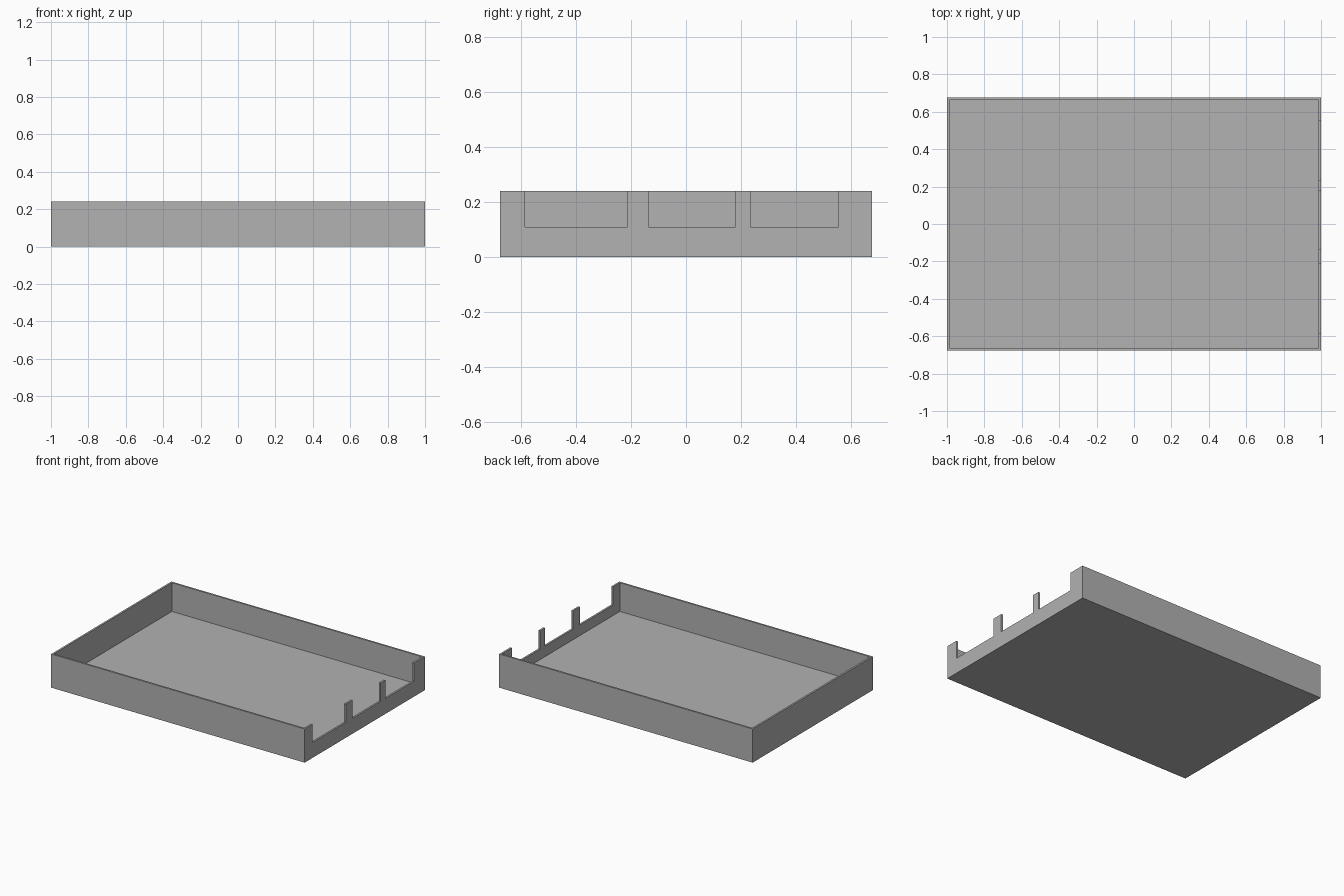
import bpy
import bmesh

old = bpy.data.objects.get("Cube")
if old:
    bpy.data.objects.remove(old, do_unlink=True)

LENGTH, WIDTH, HEIGHT = 2.0, 1.354, 0.24
WALL, FLOOR = 0.0133, 0.035
NOTCH_Z = 0.11
NOTCHES = [(-0.586, -0.212), (-0.137, 0.18), (0.234, 0.554)]  # y ranges

grey = bpy.data.materials.new("plain_grey")
grey.use_nodes = True
colour = (0.445, 0.445, 0.445, 1)
grey.diffuse_color = colour
grey.node_tree.nodes["Principled BSDF"].inputs["Base Color"].default_value = colour


def box(name, low, high):
    """Box object spanning two opposite corners."""
    bm = bmesh.new()
    bmesh.ops.create_cube(bm, size=1)
    for v in bm.verts:
        v.co = [high[i] if v.co[i] > 0 else low[i] for i in range(3)]
    mesh = bpy.data.meshes.new(name)
    bm.to_mesh(mesh)
    bm.free()
    mesh.materials.append(grey)
    obj = bpy.data.objects.new(name, mesh)
    bpy.context.collection.objects.link(obj)
    return obj


def cut(obj, cutter):
    """Subtract the cutter from the object, then discard the cutter."""
    cutter.hide_render = True
    mod = obj.modifiers.new("cut", "BOOLEAN")
    mod.operation = "DIFFERENCE"
    mod.solver = "EXACT"
    mod.object = cutter
    bpy.context.view_layer.objects.active = obj
    bpy.ops.object.modifier_apply(modifier=mod.name)
    bpy.data.objects.remove(cutter, do_unlink=True)


# Open tray: solid block with the inside hollowed out
x, y = LENGTH / 2, WIDTH / 2
tray = box("tray", (-x, -y, 0), (x, y, HEIGHT))
cut(tray, box("hollow", (WALL - x, WALL - y, FLOOR), (x - WALL, y - WALL, HEIGHT + 0.1)))

# Three connector notches through the left wall
for start, end in NOTCHES:
    cut(tray, box("notch", (x - 0.1, start, NOTCH_Z), (x + 0.1, end, HEIGHT + 0.1)))
